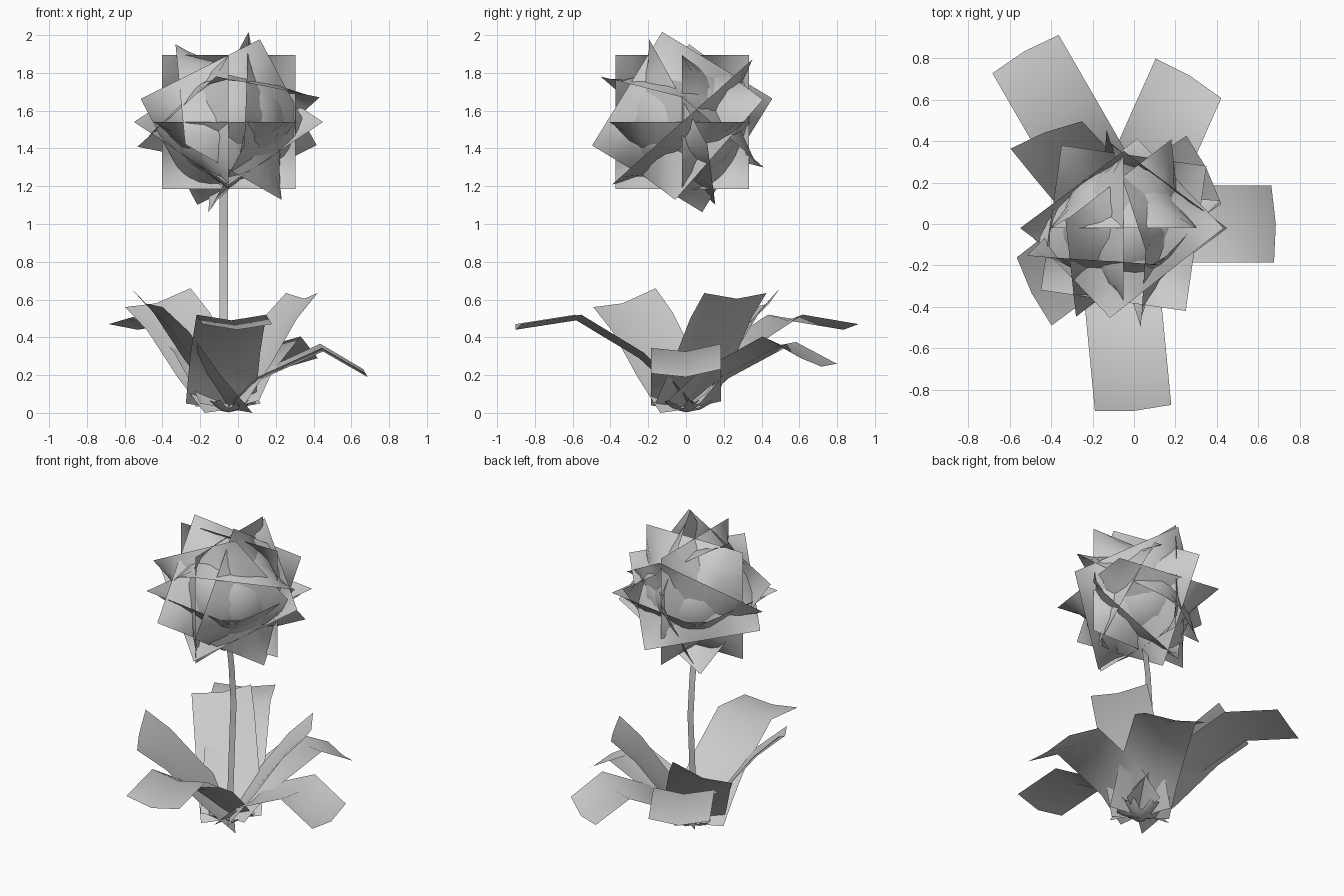
import bpy, bmesh, math
from mathutils import Matrix, Vector

cube = bpy.data.objects.get("Cube")
if cube:
    bpy.data.objects.remove(cube, do_unlink=True)

grey = bpy.data.materials.new("pale grey")
grey.use_nodes = True
grey.diffuse_color = (0.6, 0.6, 0.6, 1)
grey.node_tree.nodes["Principled BSDF"].inputs["Base Color"].default_value = (0.6, 0.6, 0.6, 1)


def finish(name, bm):
    mesh = bpy.data.meshes.new(name)
    bm.to_mesh(mesh)
    bm.free()
    mesh.materials.append(grey)
    obj = bpy.data.objects.new(name, mesh)
    bpy.context.collection.objects.link(obj)
    bpy.ops.object.select_all(action='DESELECT')
    obj.select_set(True)
    bpy.context.view_layer.objects.active = obj
    bpy.ops.object.shade_smooth_by_angle(angle=math.radians(80))
    return obj


def skin(bm, rows):
    """Bridge rows of points with quads."""
    rows = [[bm.verts.new(p) for p in row] for row in rows]
    for low, high in zip(rows, rows[1:]):
        for i in range(len(low) - 1):
            bm.faces.new((low[i], low[i + 1], high[i + 1], high[i]))


def leaf(name, root, heading, profile, width=0.37, twist=0, tilt=0, dip=0.03):
    """A folded strip running outward along (distance, height) stations."""
    a = math.radians(heading)
    out = Vector((math.cos(a), math.sin(a), 0))
    bm = bmesh.new()
    rows = []
    for k, (dist, height) in enumerate(profile):
        t = k / (len(profile) - 1)
        b = a - math.pi / 2 + math.radians(twist) * t
        half = Vector((math.cos(b), math.sin(b), tilt)) * width / 2
        mid = Vector(root) + out * dist + Vector((0, 0, height))
        rows.append([mid - half, mid + out * 0.015 * t - Vector((0, 0, dip)), mid + half])
    skin(bm, rows)
    return finish(name, bm)


# Long drooping leaves
base = (-0.05, 0, 0)
tall = [(-0.02, 0.05), (0.11, 0.19), (0.25, 0.32), (0.59, 0.52), (0.92, 0.47)]
leaf("front_leaf", (-0.09, 0, 0), -84.5, [(d * 0.97, h) for d, h in tall], twist=-1)
leaf("back_right_leaf", base, 120, [(d * 1.03, h) for d, h in tall])
low = [(0, 0.05), (0.15, 0.2), (0.49, 0.355), (0.72, 0.22)]
leaf("left_leaf", base, 0, low, twist=2, tilt=-0.06)
leaf("back_left_leaf", base, 66, [(-0.02, 0.05), (0.16, 0.2), (0.54, 0.39), (0.77, 0.275)],
     twist=-7, tilt=0.08)

# Short upright leaves
short = [(-0.02, 0.05), (0.18, 0.24), (0.4, 0.48), (0.57, 0.61)]
leaf("upright_leaf_back", base, 131, short, twist=-20, tilt=0.27)
leaf("upright_leaf_front", base, 217, [(d * 0.95, h) for d, h in short], twist=-10, tilt=0.27)
leaf("upright_leaf_left", base, 34, [(d * 0.82, h * 1.04) for d, h in short], twist=-7)

# Small shoots around the base
for i in range(5):
    leaf(f"shoot_{i + 1}", base, 20 + i * 72,
         [(0, 0.015), (0.07, 0.03), (0.13, 0.07)], width=0.07, dip=0.012)

# Flat stem
bm = bmesh.new()
skin(bm, [[(-0.097, y, z), (-0.053, y, z)] for y, z in
          ((0.02, 0.02), (0.04, 0.4), (0.06, 0.75), (0.04, 1.0), (0, 1.25))])
finish("stem", bm)

# Flower head: round core
centre = Vector((-0.05, -0.02, 1.54))
bm = bmesh.new()
bmesh.ops.create_icosphere(bm, subdivisions=3, radius=0.305, matrix=Matrix.Translation(centre))
finish("flower_core", bm)

# Square petals, each given by its two diagonals and the side it swells to
petals = [
    ("back_petal", (1, 0, 1), (-1, 0, 1), (0, 1, 0)),
    ("right_petal", (0, 1, 1), (0, -1, 1), (-1, 0, 0)),
    ("under_petal", (0.8, 0.6, 0), (-0.7, 0.75, 0), (0, 0, -1)),
    ("crown_petal", (0.48, 0, 0.13), (-0.1, -0.43, 0.23), (-0.2, 0.5, 0.8)),
    ("front_left_petal", (-0.3, 0.04, 0.44), (0.23, 0.43, 0.12), (0.7, -0.5, 0.5)),
    ("left_petal", (0.1, -0.1, 0.45), (-0.1, 0.48, 0.03), (1, 0.2, 0)),
    ("front_petal", (0.17, -0.18, 0.45), (0.45, 0.13, -0.12), (0.1, -0.9, -0.4)),
    ("lower_back_petal", (0, 0.37, 0.33), (0.49, 0, 0), (0, 0.7, -0.7)),
]
cells = 8
grid = [2 * k / cells - 1 for k in range(cells + 1)]
for name, first, second, toward in petals:
    p, q = Vector(first).normalized(), Vector(second).normalized()
    q = (q - p * p.dot(q)).normalized()
    n = p.cross(q)
    if n.dot(Vector(toward)) < 0:
        n, q = -n, -q
    side, up = (p - q) * 0.25, (p + q) * 0.25
    bm = bmesh.new()
    skin(bm, [[centre + side * u + up * v + n * 0.28 * (1 - u * u) * (1 - v * v)
               for u in grid] for v in grid])
    finish(name, bm)
